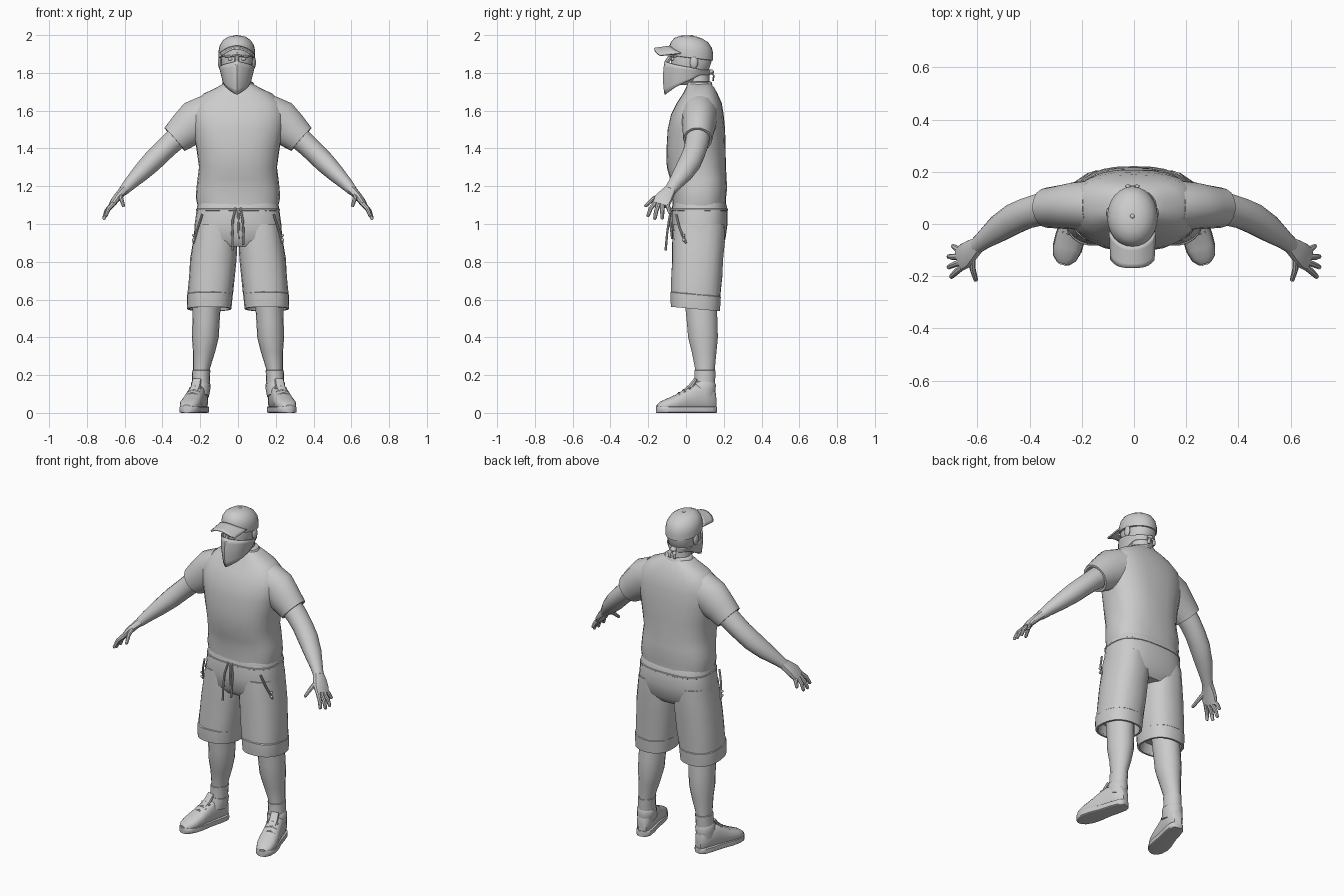
import bpy, bmesh, math
from mathutils import Vector

HX = -0.006  # head sits slightly off centre


def finish(name, bm, mirror=False, thick=0, angle=40):
    bmesh.ops.recalc_face_normals(bm, faces=bm.faces)
    me = bpy.data.meshes.new(name)
    bm.to_mesh(me)
    bm.free()
    ob = bpy.data.objects.new(name, me)
    bpy.context.collection.objects.link(ob)
    bpy.ops.object.select_all(action='DESELECT')
    ob.select_set(True)
    bpy.context.view_layer.objects.active = ob
    bpy.ops.object.shade_smooth_by_angle(angle=math.radians(angle))
    if thick:
        m = ob.modifiers.new("thickness", 'SOLIDIFY')
        m.thickness = thick
        m.offset = 0
    if mirror:
        ob.modifiers.new("mirror", 'MIRROR').use_mirror_merge = False
    return ob


def loft(name, rings, n=16, side=(1, 0, 0), up=None, p=2.0, lip=0, fold=0, mirror=False):
    """Skin rings (x, y, z, radius along side, other radius) along their path."""
    side = Vector(side)
    cs = [Vector(r[:3]) for r in rings]
    frames = []
    for i, r in enumerate(rings):
        t = Vector(up) if up else cs[min(i + 1, len(cs) - 1)] - cs[max(i - 1, 0)]
        frames.append((cs[i], t.normalized(), r[3], r[4]))
    if lip:  # turn the open end inwards so it reads as hollow cloth
        c, t, a, b = frames[-1]
        frames += [(c, t, a - .012, b - .012), (c - t * lip, t, a - .02, b - .02)]
    bm = bmesh.new()
    loops = []
    for j, (c, t, a, b) in enumerate(frames):
        s = (side - t * side.dot(t)).normalized()
        o = t.cross(s)
        loop = []
        for k in range(n):
            th = math.tau * k / n
            x, y = math.cos(th), math.sin(th)
            f = 1 + fold * math.sin(3 * th + j * 2.1) * math.sin(5 * th - j)
            x = math.copysign(abs(x) ** (2 / p), x) * a * f
            y = math.copysign(abs(y) ** (2 / p), y) * b * f
            loop.append(bm.verts.new(c + s * x + o * y))
        loops.append(loop)
    for l0, l1 in zip(loops, loops[1:]):
        for k in range(n):
            bm.faces.new((l0[k], l0[(k + 1) % n], l1[(k + 1) % n], l1[k]))
    bm.faces.new(loops[0])
    bm.faces.new(loops[-1])
    return finish(name, bm, mirror)


def sheet(name, fn, nu, nv, thick):
    """Thin surface from a function of u and v in 0..1."""
    bm = bmesh.new()
    g = [[bm.verts.new(fn(i / nu, j / nv)) for j in range(nv + 1)] for i in range(nu + 1)]
    for i in range(nu):
        for j in range(nv):
            bm.faces.new((g[i][j], g[i + 1][j], g[i + 1][j + 1], g[i][j + 1]))
    return finish(name, bm, thick=thick)


def ball(name, loc, size, mirror=False):
    bm = bmesh.new()
    bmesh.ops.create_uvsphere(bm, u_segments=12, v_segments=8, radius=1)
    for v in bm.verts:
        v.co = Vector(loc) + Vector(a * b for a, b in zip(v.co, size))
    return finish(name, bm, mirror)


def tube(name, pts, r, mirror=False, side=(1, 0, 0), flat=1.0):
    return loft(name, [(*q, r, r * flat) for q in pts], 8, side, mirror=mirror)


DOWN = (0, 0, -1)

# Shirt body, neckband and sleeves
loft("shirt", [(0, .07, 1.745, .075, .06), (0, .075, 1.722, .115, .075), (0, .075, 1.69, .18, .092),
               (0, .07, 1.64, .232, .118), (0, .06, 1.58, .25, .14), (0, .055, 1.5, .243, .152),
               (0, .053, 1.4, .22, .158), (0, .055, 1.3, .208, .156), (0, .065, 1.24, .212, .15),
               (0, .07, 1.19, .22, .146), (0, .07, 1.14, .222, .143), (0, .07, 1.095, .216, .14)],
     28, up=DOWN, p=2.5, lip=.04, fold=.012)
loft("neckband", [(HX / 2, .07, 1.755, .07, .06), (0, .07, 1.75, .08, .066), (0, .07, 1.735, .088, .07)], 24, up=DOWN)
loft("sleeve", [(.15, .07, 1.575, .1, .115), (.225, .07, 1.54, .092, .116), (.285, .065, 1.492, .082, .098),
                (.335, .062, 1.448, .077, .082)], 18, side=(0, 1, 0), lip=.04, fold=.015, mirror=True)

# Arms and hands
loft("arm", [(.29, .066, 1.485, .064, .062), (.36, .056, 1.423, .063, .058), (.41, .042, 1.375, .06, .056),
             (.46, .02, 1.325, .06, .055), (.52, -.018, 1.265, .053, .046), (.575, -.06, 1.21, .037, .034),
             (.607, -.086, 1.175, .031, .026)], 16, side=(0, 1, 0), mirror=True)
loft("palm", [(.6, -.08, 1.183, .03, .025), (.625, -.1, 1.158, .041, .022), (.648, -.122, 1.13, .05, .02),
              (.668, -.136, 1.1, .046, .015)], 12, side=(.15, 1, -.1), p=2.6, mirror=True)
fingers = {"index_finger": ((.66, -.165, 1.108), (.685, -.187, 1.082), (.7, -.202, 1.042)),
           "middle_finger": ((.664, -.146, 1.104), (.695, -.158, 1.068), (.71, -.165, 1.028)),
           "ring_finger": ((.666, -.126, 1.104), (.697, -.126, 1.068), (.71, -.125, 1.03)),
           "little_finger": ((.662, -.104, 1.112), (.682, -.093, 1.085), (.693, -.085, 1.058)),
           "thumb": ((.622, -.125, 1.155), (.618, -.175, 1.132), (.606, -.215, 1.095))}
for name, (a, b, c) in fingers.items():
    loft(name, [(*a, .013, .014), (*b, .0115, .0115), (*c, .009, .009),
                (c[0] + .001, c[1] - .001, c[2] - .005, .004, .004)],
         8, side=(1, 0, 0) if name == "thumb" else (0, 1, 0), mirror=True)

# Shorts: seat, legs, turned-up cuffs
loft("shorts_seat", [(0, .07, 1.125, .208, .135), (0, .072, 1.09, .218, .146), (0, .072, 1.0, .228, .148),
                     (0, .068, .92, .234, .14), (0, .066, .88, .19, .11)], 28, up=DOWN, p=2.7, fold=.008)
loft("shorts_leg", [(.118, .07, 1.0, .108, .138), (.122, .066, .9, .119, .138), (.13, .062, .82, .121, .136),
                    (.138, .057, .72, .121, .134), (.147, .052, .63, .119, .132), (.15, .05, .57, .114, .13)],
     22, up=DOWN, p=2.4, lip=.1, fold=.022, mirror=True)
loft("shorts_cuff", [(.148, .052, .632, .115, .128), (.149, .051, .626, .121, .135), (.151, .05, .59, .12, .134),
                     (.152, .05, .55, .117, .131)], 22, up=(0, -.09, -1), p=2.4, lip=.06, mirror=True)
loft("waist_seam", [(0, .072, 1.085, .215, .142), (0, .072, 1.08, .222, .15), (0, .072, 1.072, .222, .15),
                    (0, .072, 1.067, .215, .142)], 28, up=DOWN, p=2.7)
# Drawstrings, fly and pocket details
tube("drawstring_left", [(.012, -.078, 1.085), (.025, -.09, 1.02), (.029, -.1, .95), (.027, -.105, .89)], .006)
tube("drawstring_right", [(-.012, -.078, 1.085), (-.028, -.09, 1.02), (-.03, -.1, .95), (-.028, -.108, .86)], .006)
tube("fly_seam", [(0, -.076, 1.07), (.004, -.081, .99), (.002, -.073, .92)], .006)
tube("pocket_edge", [(.19, -.052, 1.05), (.213, -.035, .98), (.236, .0, .9)], .006, mirror=True)
for z in (.94, .915):
    ball("rivet", (.236, -.012, z), (.008, .008, .008), True)

# Lower legs and socks
loft("lower_leg", [(.162, .07, .68, .07, .085), (.166, .08, .56, .074, .085), (.17, .086, .47, .072, .082),
                   (.173, .09, .4, .071, .08), (.18, .096, .32, .058, .066), (.192, .1, .24, .045, .054),
                   (.195, .1, .17, .042, .052)], 18, up=DOWN, mirror=True)
loft("sock", [(.194, .1, .228, .041, .05), (.194, .1, .225, .048, .057), (.196, .1, .19, .047, .056),
              (.198, .095, .13, .048, .058)], 18, up=DOWN, mirror=True)

# Shoes: upper, sole, collar, tongue and laces along an outward-turned axis
HEEL, AXIS = Vector((.188, .158, 0)), Vector((.085, -.315, 0))
SIDE = (1, .27, 0)


def foot(s, z):
    return (HEEL.x + AXIS.x * s, HEEL.y + AXIS.y * s, z)


loft("shoe_upper", [(*foot(s, h / 2 + .008), w, h / 2) for s, w, h in
                    ((.01, .022, .1), (.05, .036, .135), (.2, .045, .145), (.36, .047, .145), (.5, .05, .122),
                     (.65, .055, .092), (.8, .054, .07), (.92, .043, .053), (.985, .022, .035))],
     16, SIDE, AXIS, p=2.5, mirror=True)
loft("shoe_sole", [(*foot(s, .017), w, .017) for s, w in
                   ((0, .02), (.03, .035), (.1, .045), (.25, .049), (.45, .05), (.65, .058), (.8, .057),
                    (.92, .045), (.98, .027), (1, .012))],
     16, SIDE, AXIS, p=8, mirror=True)
loft("shoe_collar", [(.202, .085, .09, .048, .068), (.199, .093, .125, .052, .064), (.197, .098, .155, .052, .062),
                     (.196, .098, .162, .046, .055)], 18, mirror=True)
loft("shoe_tongue", [(*foot(.55, .105), .022, .012), (*foot(.42, .14), .026, .012),
                     (*foot(.34, .178), .024, .008)], 10, SIDE, p=3, mirror=True)
for s, z in ((.62, .105), (.54, .121), (.46, .14)):
    c, d = Vector(foot(s, z)), Vector(SIDE).normalized()
    tube("shoe_lace", [c - d * .032 - Vector((0, 0, .012)), c, c + d * .032 - Vector((0, 0, .012))],
         .006, True, side=(0, 1, 0))

# Neck, head, ears and eyes
loft("neck", [(0, .075, 1.68, .078, .065), (HX, .065, 1.75, .062, .06), (HX, .055, 1.83, .064, .068)], 18, up=(0, 0, 1))
loft("head", [(HX, -.01, 1.735, .035, .05), (HX, .0, 1.76, .06, .08), (HX, .018, 1.81, .078, .102),
              (HX, .028, 1.86, .084, .108), (HX, .028, 1.9, .086, .108), (HX, .028, 1.94, .075, .09)],
     22, up=(0, 0, 1), p=2.2)
tube("brow", [(HX - .06, -.055, 1.893), (HX, -.082, 1.897), (HX + .06, -.055, 1.893)], .013, side=(0, 0, 1))
tube("nose", [(HX, -.08, 1.89), (HX, -.1, 1.86), (HX, -.105, 1.84)], .012)
for s in (-1, 1):
    ball("eye", (HX + s * .034, -.068, 1.873), (.014, .012, .009))
    ball("ear", (HX + s * .09, .042, 1.855), (.011, .022, .033))

# Cap: dome, brim, button
loft("cap_dome", [(HX, .028, 1.878, .09, .11), (HX, .028, 1.88, .096, .117), (HX, .027, 1.915, .097, .118),
                  (HX, .027, 1.945, .091, .111), (HX, .027, 1.972, .074, .092), (HX, .027, 1.989, .048, .06),
                  (HX, .027, 1.996, .02, .025)], 24, up=(0, .12, 1))
ball("cap_button", (HX, .03, 1.995), (.009, .009, .006))


def brim(u, v):
    x = 2 * u - 1
    back = .02 - .105 * math.sqrt(1 - .8 * x * x)
    front = -.168 + .03 * abs(x) ** 3.5
    return (HX + .087 * x * (1 - .06 * v), back + (front - back) * v, 1.94 - .036 * x * x - .012 * v)


sheet("cap_brim", brim, 14, 5, .009)


# Bandana wrapped around the lower face, pointed under the chin
def bandana(u, v):
    th = (2 * u - 1) * math.pi
    f = abs(th) / math.pi
    top = 1.862 - .045 * min(1, f * 1.5)
    low = 1.685 + .105 * min(1, f * 1.55) ** 1.15
    z = low + (top - low) * v
    rx = .074 + .017 * v
    ry = (.122 + .008 * math.sin(math.pi * v)) if f < .5 else .1
    keel = .014 * max(0, 1 - f * 7)
    return (HX + rx * math.sin(th), .025 - ry * math.cos(th) - keel, z)


sheet("bandana", bandana, 36, 6, .006)
ball("bandana_knot", (HX, .132, 1.805), (.02, .016, .014))
for s in (-1, 1):
    tube("bandana_tail", [(HX + s * .006, .135, 1.803), (HX + s * .018, .147, 1.785), (HX + s * .016, .143, 1.757)],
         .011, flat=.4)
